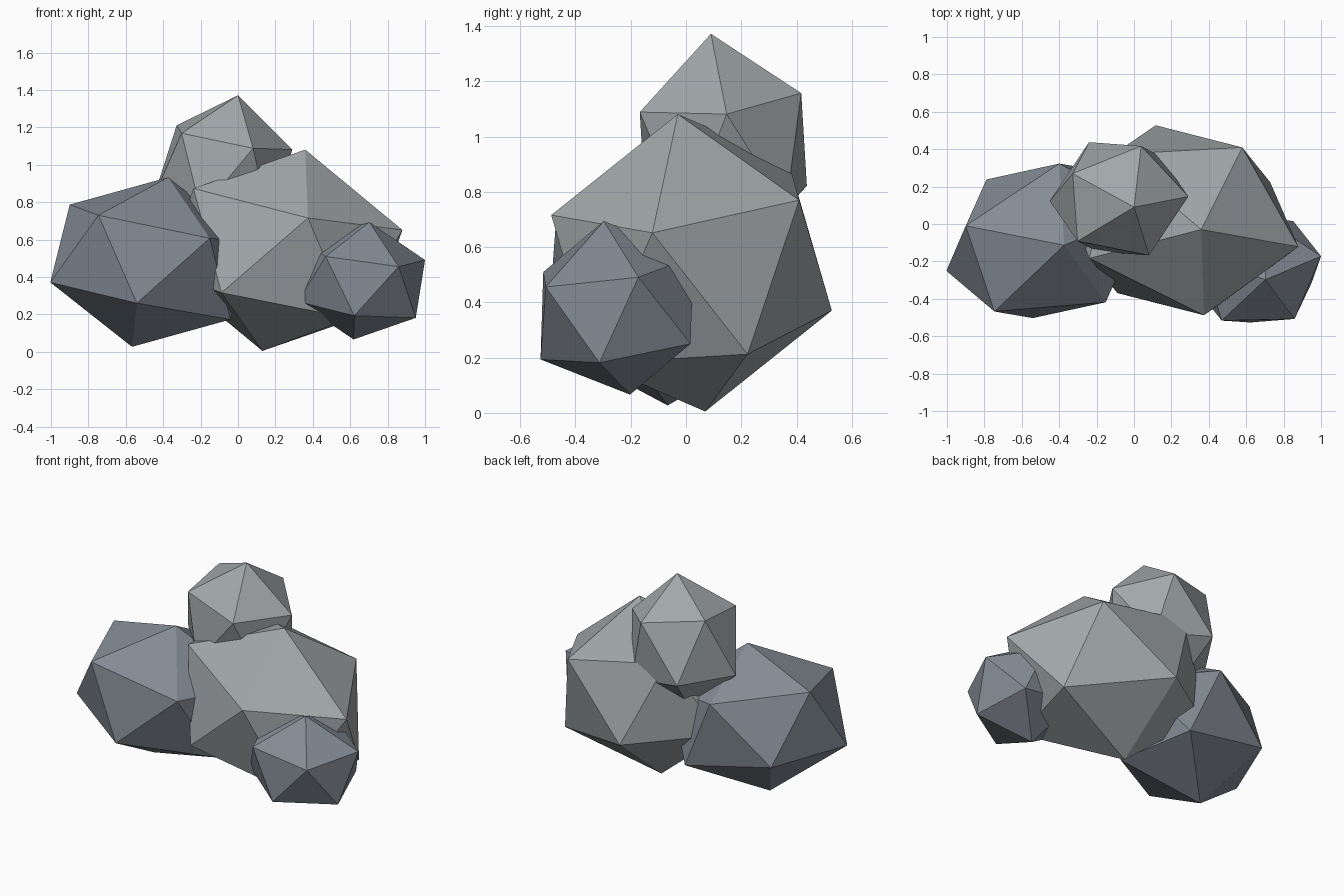
import bpy, bmesh
from math import cos, sin, tau, sqrt
from mathutils import Vector, Matrix

if "Cube" in bpy.data.objects:
    bpy.data.objects.remove(bpy.data.objects["Cube"])


def material(name, rgb):
    m = bpy.data.materials.new(name)
    m.diffuse_color = (*rgb, 1)
    m.use_nodes = True
    m.node_tree.nodes["Principled BSDF"].inputs["Base Color"].default_value = m.diffuse_color
    return m


# Upper cap of a unit icosahedron: the tip and the ring of five around it
CAP = [Vector((0, 0, 1))] + [
    Vector((2 * cos(tau * k / 5), 2 * sin(tau * k / 5), 1)) / sqrt(5) for k in range(5)]


def rock(name, mat, center, tip, ring):
    """Icosahedron stretched and tilted so its cap fits the given tip and ring."""
    c = Vector(center)
    fit = Matrix(((0, 0, 0),) * 3)
    for p, r in zip([tip] + ring, CAP):
        v = Vector(p) - c
        fit += Matrix([[v[i] * r[j] / 2 for j in range(3)] for i in range(3)])
    bm = bmesh.new()
    bmesh.ops.create_icosphere(bm, subdivisions=1, radius=1)
    bmesh.ops.transform(bm, matrix=fit.to_4x4(), verts=bm.verts)
    bmesh.ops.recalc_face_normals(bm, faces=bm.faces)
    mesh = bpy.data.meshes.new(name)
    bm.to_mesh(mesh)
    bm.free()
    mesh.materials.append(mat)
    ob = bpy.data.objects.new(name, mesh)
    ob.location = c
    bpy.context.collection.objects.link(ob)
    return ob


light = material("light_stone", (0.36, 0.39, 0.40))
blue = material("blue_stone", (0.23, 0.26, 0.30))

# Large central boulder
rock("main_boulder", light, (0.245, 0.02, 0.543), (0.36, -0.03, 1.08),
     [(0.38, -0.49, 0.72), (0.88, -0.12, 0.65), (0.57, 0.41, 0.77),
      (-0.10, 0.37, 0.91), (-0.25, -0.18, 0.87)])

# Left boulder
rock("left_boulder", blue, (-0.47, -0.09, 0.48), (-0.37, -0.11, 0.93),
     [(-0.75, -0.47, 0.73), (-0.15, -0.42, 0.61), (0.06, 0.07, 0.59),
      (-0.40, 0.32, 0.70), (-0.90, -0.01, 0.79)])

# Boulder resting on top
rock("top_boulder", light, (-0.08, 0.135, 0.955), (0.0, 0.09, 1.37),
     [(0.08, -0.17, 1.09), (0.29, 0.15, 1.08), (0.04, 0.415, 1.16),
      (-0.33, 0.27, 1.21), (-0.30, -0.09, 1.17)])

# Small boulder at the front right
rock("small_boulder", blue, (0.66, -0.25, 0.38), (0.70, -0.30, 0.69),
     [(0.47, -0.51, 0.51), (0.86, -0.51, 0.46), (1.0, -0.17, 0.49),
      (0.70, 0.03, 0.57), (0.37, -0.19, 0.58)])
